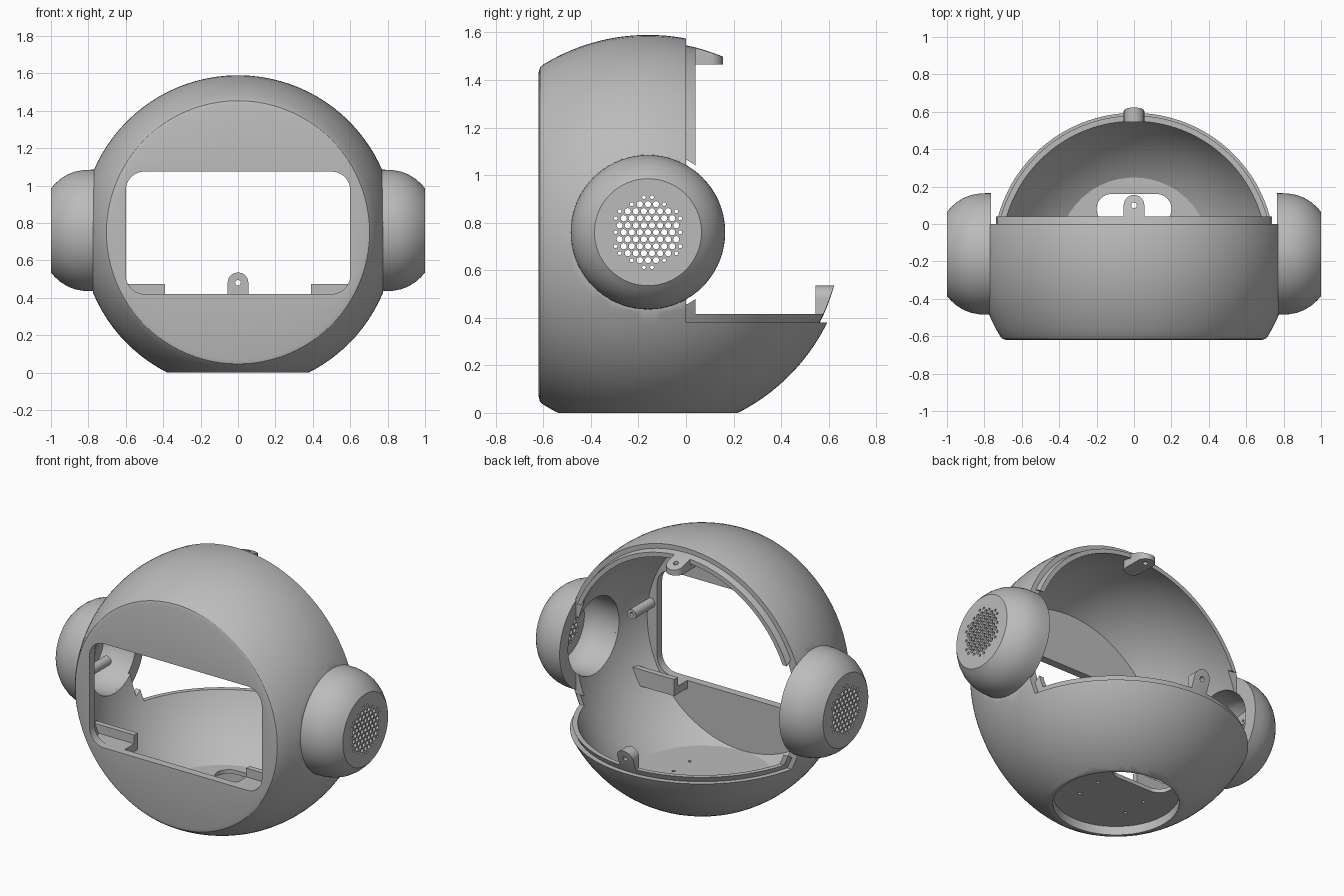
import bpy, bmesh, math
from mathutils import Vector, Matrix

if "Cube" in bpy.data.objects:
    bpy.data.objects.remove(bpy.data.objects["Cube"])

grey = bpy.data.materials.new("plain_grey")
grey.use_nodes = True
COLOR = (0.5, 0.5, 0.5, 1)
grey.diffuse_color = COLOR
grey.node_tree.nodes["Principled BSDF"].inputs["Base Color"].default_value = COLOR

CENTER = Vector((0, -0.16, 0.75))     # centre of the spherical shell
OUTER, LIP, INNER = 0.84, 0.812, 0.785
EAR = Vector((0, -0.16, 0.76))        # axis of both ear cups
FLOOR = 0.08
AXES = [Vector((1, 0, 0)), Vector((0, 1, 0)), Vector((0, 0, 1))]


def finish(name, bm):
    bmesh.ops.recalc_face_normals(bm, faces=bm.faces)
    mesh = bpy.data.meshes.new(name)
    bm.to_mesh(mesh)
    bm.free()
    mesh.materials.append(grey)
    obj = bpy.data.objects.new(name, mesh)
    bpy.context.collection.objects.link(obj)
    return obj


def activate(obj):
    bpy.ops.object.select_all(action='DESELECT')
    obj.select_set(True)
    bpy.context.view_layer.objects.active = obj


def combine(obj, other, mode='DIFFERENCE'):
    """Apply a boolean and remove the second object."""
    activate(obj)
    mod = obj.modifiers.new("cut", 'BOOLEAN')
    mod.operation, mod.solver, mod.object = mode, 'EXACT', other
    bpy.ops.object.modifier_apply(modifier=mod.name)
    bpy.data.objects.remove(other)
    return obj


def box(name, lo, hi, radius=0, axis=2):
    """Box between two corners, with rounded edges along one axis."""
    lo, hi = Vector(lo), Vector(hi)
    bm = bmesh.new()
    bmesh.ops.create_cube(bm, size=1)
    for v in bm.verts:
        v.co = Vector([(lo[i] + hi[i]) / 2 + v.co[i] * (hi[i] - lo[i]) for i in range(3)])
    if radius:
        edges = [e for e in bm.edges
                 if abs((e.verts[0].co - e.verts[1].co).normalized()[axis]) > 0.9]
        bmesh.ops.bevel(bm, geom=edges, offset=radius, segments=10,
                        profile=0.5, affect='EDGES')
    return finish(name, bm)


def rods(name, items, length, axis, sides=16):
    """Several parallel cylinders, each given as (centre, radius)."""
    bm = bmesh.new()
    turn = AXES[2].rotation_difference(AXES[axis]).to_matrix().to_4x4()
    for center, radius in items:
        bmesh.ops.create_cone(bm, cap_ends=True, segments=sides, radius1=radius,
                              radius2=radius, depth=length,
                              matrix=Matrix.Translation(center) @ turn)
    return finish(name, bm)


def lathe(name, profile, axis, center, steps=96):
    """Solid of revolution from (distance along axis, radius) points."""
    bm = bmesh.new()
    verts = [bm.verts.new(center + AXES[axis] * t + AXES[2] * r) for t, r in profile]
    edges = [bm.edges.new(pair) for pair in zip(verts, verts[1:])]
    bmesh.ops.spin(bm, geom=verts + edges, cent=center, axis=AXES[axis],
                   angle=math.tau, steps=steps, use_duplicate=False)
    bmesh.ops.remove_doubles(bm, verts=bm.verts, dist=0.0005)
    return finish(name, bm)


def ball(name, radius, front, edge=0.0):
    """Sphere with a flat front and a softened front edge."""
    t = front - CENTER.y
    start = math.acos(-(t + edge) / radius)
    pts = [(t, 0)]
    if edge:
        rim = radius * math.sin(start)
        pts += [(t, rim - edge * 1.7), (t + edge * 0.3, rim - edge * 0.6)]
    for i in range(41):
        a = start + (math.pi - start) * i / 40
        pts.append((-radius * math.cos(a), max(0, radius * math.sin(a))))
    pts[-1] = (radius, 0)
    return lathe(name, pts, 1, CENTER)


def fit(obj):
    """Trim a fitting to the curve of the lip."""
    return combine(obj, ball("trim", LIP, -0.6), 'INTERSECT')


def smooth(obj):
    activate(obj)
    bpy.ops.object.shade_smooth_by_angle(angle=math.radians(28))


# Outer shell: open upper rear, flat base, flats under the ears
shell = ball("head_shell", OUTER, -0.62, 0.02)
combine(shell, box("c", (-2, 0, 0.38), (2, 2, 3)))
combine(shell, box("c", (-2, -2, -1), (2, 2, 0)))
for s in (-1, 1):
    combine(shell, box("c", (min(s * 0.775, s * 2), -2, -1), (max(s * 0.775, s * 2), 2, 3)))

# Stepped lip around the opening, relieved around the ears
lip = ball("lip", LIP, -0.6)
combine(lip, box("c", (-2, 0.04, 0.415), (2, 2, 3)))
combine(lip, box("c", (-2, -2, -1), (2, 2, 0.04)))
for s in (-1, 1):
    combine(lip, rods("c", [(EAR + AXES[0] * s, 0.345)], 1.2, 0, 64))
combine(shell, lip, 'UNION')

# Hollow interior with a flat floor, and a recess under it
cavity = ball("cavity", INNER, -0.57)
combine(cavity, box("c", (-2, -2, -1), (2, 2, FLOOR)))
combine(shell, cavity)
combine(shell, rods("c", [(Vector((0, CENTER.y, 0)), 0.36)], 0.11, 2, 64))

# Face window, ear openings, cable slot and screw holes
combine(shell, box("c", (-0.6, -1, 0.42), (0.6, -0.5, 1.075), 0.1, 1))
for s in (-1, 1):
    combine(shell, rods("c", [(EAR + AXES[0] * s * 0.8, 0.24)], 0.5, 0, 64))
combine(shell, box("c", (-0.2, 0, -0.1), (0.2, 0.16, 0.2), 0.079))
screws = [(Vector((x, y, FLOOR)), 0.01) for x in (-0.17, 0.17) for y in (-0.28, -0.12)]
combine(shell, rods("c", screws, 0.2, 2))
smooth(shell)

# Screw tabs at the top and at the rear of the bowl
top_tab = fit(box("top_tab", (-0.055, -0.06, 1.465), (0.055, 0.155, 1.7), 0.054))
combine(top_tab, rods("c", [(Vector((0, 0.1, 1.5)), 0.015)], 0.3, 2))
rear_tab = fit(box("rear_tab", (-0.055, 0.545, 0.3), (0.055, 0.8, 0.535), 0.054, 1))
combine(rear_tab, rods("c", [(Vector((0, 0.6, 0.48)), 0.015)], 0.4, 1))
smooth(top_tab)
smooth(rear_tab)

# Ear cup section: rounded outside, hollow inside
CUP = [(0.96, 0), (0.96, 0.2), (0.92, 0.23), (0.88, 0.24), (0.765, 0.24),
       (0.765, 0.325), (0.82, 0.324), (0.87, 0.315), (0.91, 0.3), (0.95, 0.275),
       (0.98, 0.248), (1.0, 0.225), (1.0, 0)]
PITCH = 0.034

for s, side in ((1, "left"), (-1, "right")):
    # Ear cup with a hexagonal grille of holes
    ear = lathe(side + "_ear_cup", [(s * t, r) for t, r in CUP], 0, EAR, 72)
    holes = []
    for row in range(-5, 6):
        for col in range(-6, 7):
            y = (col + 0.5 * (row % 2)) * PITCH
            z = row * PITCH * 0.866
            d = math.hypot(y, z)
            if d < 0.152:
                holes.append((EAR + Vector((s * 0.98, y, z)), 0.013 if d < 0.13 else 0.008))
    combine(ear, rods("c", holes, 0.2, 0, 12))
    smooth(ear)

    # Channel bracket behind the lower window corner
    def span(y0, y1, z0, z1, name):
        xs = sorted((s * 0.39, s * 0.72))
        return box(name, (xs[0], y0, z0), (xs[1], y1, z1))
    bracket = span(-0.575, -0.44, 0.37, 0.42, side + "_screen_bracket")
    combine(bracket, span(-0.475, -0.44, 0.38, 0.475, "c"), 'UNION')
    fit(bracket)

    # Screw post beside the window
    post = Vector((s * 0.645, -0.48, 0.84))
    boss = fit(rods(side + "_screw_post", [(post, 0.03)], 0.2, 1, 24))
    combine(boss, rods("c", [(post + AXES[1] * 0.08, 0.012)], 0.1, 1))
    smooth(boss)
